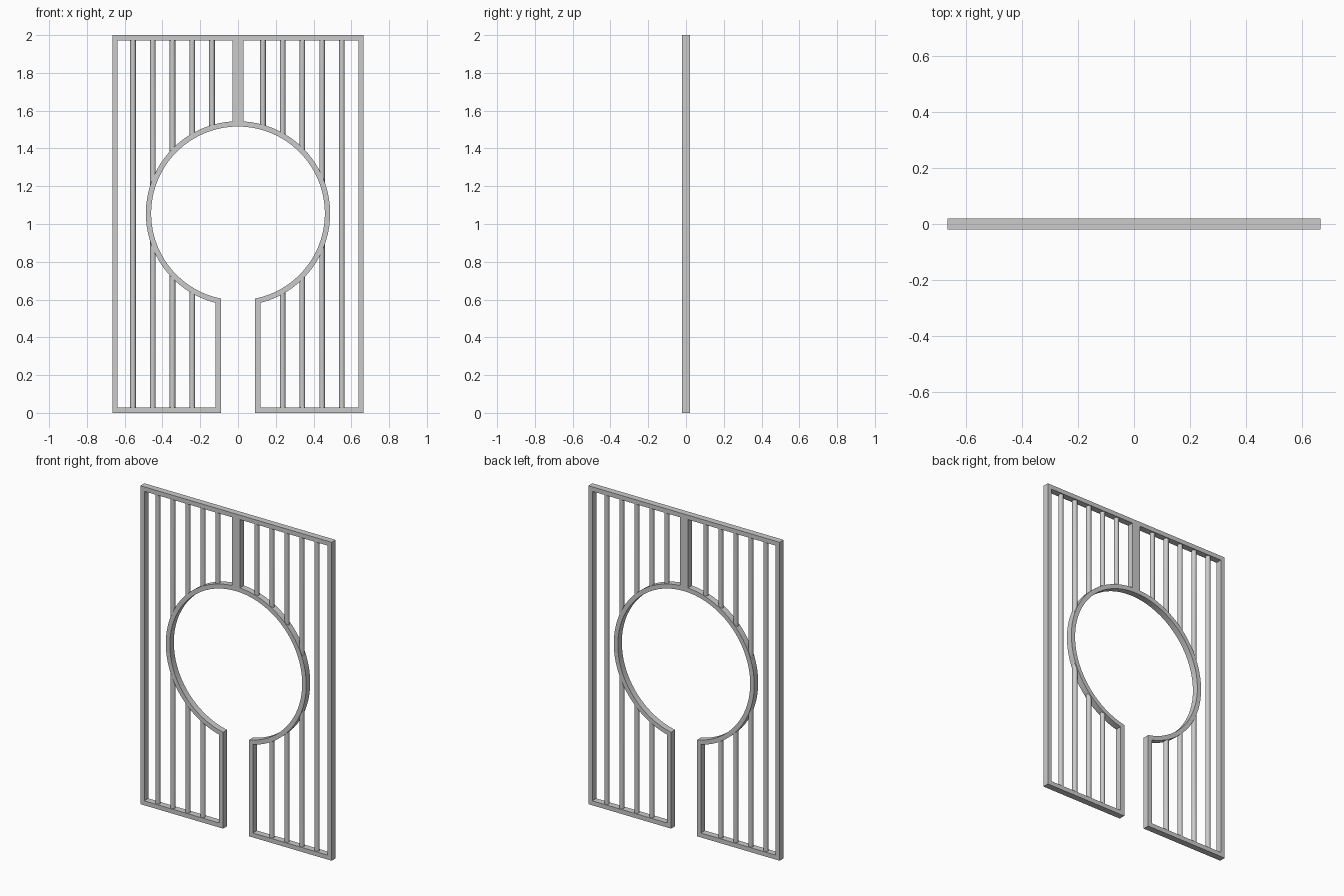
import bpy, bmesh
from math import sqrt, asin, acos, sin, cos, pi, radians

if "Cube" in bpy.data.objects:
    bpy.data.objects.remove(bpy.data.objects["Cube"])

W, H, D = 0.665, 2.0, 0.04      # half width, height, depth
T, GAP = 0.028, 0.09            # frame bar width, half doorway gap
ZC, R = 1.056, 0.46             # round opening
BAR_R = 0.015
ARC = 36


def finish(bm, name):
    bmesh.ops.recalc_face_normals(bm, faces=bm.faces)
    me = bpy.data.meshes.new(name)
    bm.to_mesh(me)
    bm.free()
    ob = bpy.data.objects.new(name, me)
    bpy.context.collection.objects.link(ob)
    bpy.ops.object.select_all(action='DESELECT')
    ob.select_set(True)
    bpy.context.view_layer.objects.active = ob
    bpy.ops.object.shade_smooth_by_angle(angle=radians(30))
    return ob


def outline(inset):
    """Outline of the right panel, offset inward by inset."""
    r, x0, x1 = R + inset, inset, GAP + inset
    pts = [(x0, H - inset), (W - inset, H - inset), (W - inset, inset), (x1, inset)]
    a0, a1 = -acos(x1 / r), acos(x0 / r)
    for i in range(ARC + 1):
        a = a0 + (a1 - a0) * i / ARC
        pts.append((r * cos(a), ZC + r * sin(a)))
    return pts


def panel_frame(name, side):
    bm = bmesh.new()
    loops = [[bm.verts.new((side * x, y, z)) for x, z in outline(inset)]
             for inset, y in ((0, -D / 2), (T, -D / 2), (T, D / 2), (0, D / 2))]
    n = len(loops[0])
    for k in range(4):
        a, b = loops[k], loops[(k + 1) % 4]
        for i in range(n):
            j = (i + 1) % n
            bm.faces.new((a[i], a[j], b[j], b[i]))
    return finish(bm, name)


def bar(name, x, low, high):
    """Round upright; low and high give the end height at each x."""
    bm = bmesh.new()
    bmesh.ops.create_cone(bm, cap_ends=True, segments=16,
                          radius1=BAR_R, radius2=BAR_R, depth=1)
    for v in bm.verts:
        v.co.x += x
        v.co.z = high(v.co.x) if v.co.z > 0 else low(v.co.x)
    return finish(bm, name)


# Heights at which bars end inside the frame
def floor_z(x): return T / 2
def top_z(x): return H - T / 2
def ring_z(x): return sqrt((R + T / 2) ** 2 - x * x)
def ring_top(x): return ZC + ring_z(x)
def ring_bottom(x): return ZC - ring_z(x)


for label, side, start in (("left", -1, -0.556), ("right", 1, 0.132)):
    panel_frame(label + "_panel_frame", side)
    for i in range(5):
        x = start + 0.1045 * i
        if abs(x) > 0.5:        # full-height bar beside the opening
            bar(f"{label}_full_bar", x, floor_z, top_z)
            continue
        bar(f"{label}_upper_bar_{i}", x, ring_top, top_z)
        if abs(x) > 0.2:
            bar(f"{label}_lower_bar_{i}", x, floor_z, ring_bottom)
